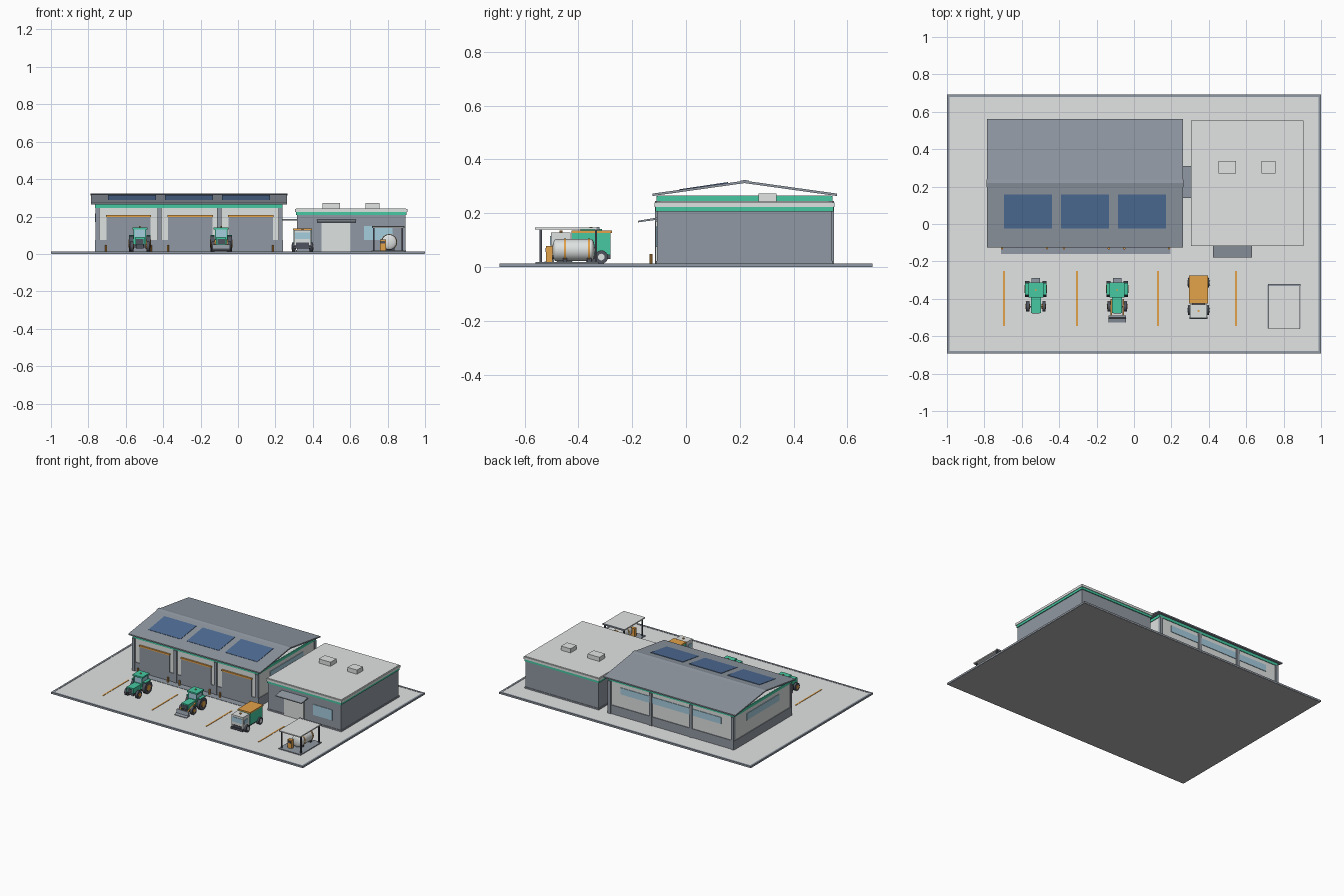
import bpy, bmesh
from mathutils import Vector, Matrix

if "Cube" in bpy.data.objects:
    bpy.data.objects.remove(bpy.data.objects["Cube"], do_unlink=True)


def material(name, r, g, b):
    lin = [((c / 255 + 0.055) / 1.055) ** 2.4 for c in (r, g, b)] + [1]
    m = bpy.data.materials.new(name)
    m.use_nodes = True
    m.diffuse_color = lin
    m.node_tree.nodes["Principled BSDF"].inputs["Base Color"].default_value = lin
    return m


CONCRETE = material("concrete", 226, 227, 227)
BASE = material("base grey", 178, 178, 178)
LIGHT = material("light cladding", 222, 226, 225)
STEEL = material("steel grey", 145, 153, 163)
DARK = material("dark grey", 80, 84, 95)
GREEN = material("green", 70, 200, 162)
ORANGE = material("orange", 228, 162, 74)
GLASS = material("pale glass", 165, 205, 222)
SOLAR = material("solar blue", 80, 111, 152)


def finish(name, bm, mat, smooth=False):
    bmesh.ops.recalc_face_normals(bm, faces=bm.faces)
    me = bpy.data.meshes.new(name)
    bm.to_mesh(me)
    bm.free()
    me.materials.append(mat)
    ob = bpy.data.objects.new(name, me)
    bpy.context.collection.objects.link(ob)
    if smooth:
        bpy.ops.object.select_all(action='DESELECT')
        ob.select_set(True)
        bpy.context.view_layer.objects.active = ob
        bpy.ops.object.shade_smooth_by_angle()
    return ob


def box(name, x, y, z, mat, o=(0, 0)):
    """Box from (low, high) ranges, shifted by o in plan."""
    bm = bmesh.new()
    bmesh.ops.create_cube(bm, size=1)
    for v in bm.verts:
        v.co = Vector((r[0] + (c + 0.5) * (r[1] - r[0]) for c, r in zip(v.co, (x, y, z))))
        v.co += Vector((*o, 0))
    return finish(name, bm, mat)


def cylinder(name, centre, r, length, axis, mat, sides=16):
    bm = bmesh.new()
    bmesh.ops.create_cone(bm, cap_ends=True, segments=sides, radius1=r, radius2=r, depth=length)
    turn = Vector((0, 0, 1)).rotation_difference(Vector(axis)).to_matrix().to_4x4()
    bm.transform(Matrix.Translation(centre) @ turn)
    return finish(name, bm, mat, True)


def extrude_x(name, profile, x0, x1, mat):
    """Closed (y, z) profile swept from x0 to x1."""
    bm = bmesh.new()
    f = bm.faces.new([bm.verts.new((x0, y, z)) for y, z in profile])
    ext = bmesh.ops.extrude_face_region(bm, geom=[f])["geom"]
    bmesh.ops.translate(bm, vec=(x1 - x0, 0, 0), verts=[g for g in ext if isinstance(g, bmesh.types.BMVert)])
    return finish(name, bm, mat)


def wheels(name, o, y, r, width, track, hub):
    for side in (-1, 1):
        x = o[0] + side * track
        cylinder(name + "_tyre", (x, o[1] + y, G + r), r, width, (1, 0, 0), DARK)
        cylinder(name + "_hub", (x, o[1] + y, G + r), r * 0.5, width + 0.006, (1, 0, 0), hub, 12)


G = 0.012  # yard level

# Yard
box("yard_base", (-0.998, 0.998), (-0.691, 0.691), (0, 0.009), BASE)
box("yard_paving", (-0.986, 0.986), (-0.679, 0.679), (0.008, G), CONCRETE)
for s in (-1, 1):
    box("side_curb", sorted((s * 0.986, s)), (-0.693, 0.693), (0.001, G + 0.002), STEEL)
    box("end_curb", (-0.986, 0.986), sorted((s * 0.679, s * 0.693)), (0.001, G + 0.002), STEEL)
for x in (-0.695, -0.305, 0.128, 0.545):
    box("parking_line", (x - 0.005, x + 0.005), (-0.545, -0.25), (G, G + 0.002), ORANGE)

# Barn body
X0, X1, Y0, Y1 = -0.76, 0.235, -0.105, 0.54
box("barn_walls", (X0, X1), (Y0, Y1), (G, 0.266), LIGHT)
box("barn_plinth", (X0 - 0.005, X1 + 0.005), (Y0 - 0.005, Y1 + 0.005), (G, 0.075), STEEL)
box("barn_green_band", (X0 - 0.004, X1 + 0.004), (Y0 - 0.004, Y1 + 0.004), (0.245, 0.265), GREEN)
for x in (X0 + 0.008, -0.42, -0.1, X1 - 0.008):
    for y in (Y0, Y1):
        box("barn_pilaster", (x - 0.011, x + 0.011), (y - 0.01, y + 0.01), (G, 0.245), STEEL)
box("door_apron", (-0.71, 0.195), (-0.16, Y0), (G, 0.014), STEEL)

# Roller doors with headers and bollards
for x in (-0.585, -0.255, 0.068):
    box("roller_door", (x - 0.118, x + 0.118), (Y0 - 0.007, Y0), (G, 0.2), STEEL)
    box("door_header", (x - 0.121, x + 0.121), (Y0 - 0.011, Y0), (0.197, 0.207), ORANGE)
    for s in (-1, 1):
        cylinder("bollard", (x + s * 0.12, -0.13, 0.03), 0.006, 0.036, (0, 0, 1), ORANGE, 10)

# High window strips on the back and both ends
box("back_window", (-0.66, 0.14), (Y1, Y1 + 0.004), (0.17, 0.217), GLASS)
for x, s in ((X0, -1), (X1, 1)):
    box("end_window", sorted((x, x + s * 0.004)), (0.03, 0.4), (0.17, 0.217), GLASS)

# Barn roof, open under the gables
ridge, eave_z, top_z, t = 0.218, 0.273, 0.321, 0.009
roof = [(-0.125, eave_z), (ridge, top_z), (0.562, eave_z)]
extrude_x("barn_roof", roof + [(y, z - t) for y, z in reversed(roof)], -0.785, 0.262, STEEL)
cap = [(ridge - 0.02, top_z - 0.001), (ridge, top_z + 0.003), (ridge + 0.02, top_z - 0.001), (ridge, top_z - 0.008)]
extrude_x("ridge_cap", cap, -0.789, 0.265, STEEL)
panel = [(-0.025, 0.289), (0.157, 0.316), (0.157, 0.311), (-0.025, 0.284)]
for x in (-0.567, -0.262, 0.043):
    extrude_x("solar_panel", panel, x - 0.128, x + 0.128, SOLAR)

# Open covered walkway between the buildings
box("walkway_roof", (X1, 0.32), (0.14, 0.31), (0.178, 0.187), STEEL)

# Office
box("office_walls", (0.315, 0.895), (-0.107, 0.543), (G, 0.21), STEEL)
box("office_plinth", (0.311, 0.899), (-0.111, 0.547), (G, 0.022), STEEL)
box("office_green_band", (0.309, 0.901), (-0.113, 0.549), (0.207, 0.223), GREEN)
box("office_parapet", (0.305, 0.905), (-0.117, 0.553), (0.223, 0.24), LIGHT)
box("office_roof", (0.311, 0.899), (-0.111, 0.547), (0.235, 0.243), CONCRETE)
for a, b in ((0.453, 0.546), (0.682, 0.757)):
    box("roof_unit", (a, b), (0.27, 0.337), (0.24, 0.273), CONCRETE)
box("office_door", (0.447, 0.602), (-0.114, -0.107), (G, 0.17), LIGHT)
box("office_window", (0.673, 0.825), (-0.111, -0.107), (0.075, 0.15), GLASS)
awning = [(-0.178, 0.166), (-0.178, 0.172), (-0.107, 0.184), (-0.107, 0.176)]
extrude_x("door_canopy", awning, 0.422, 0.63, STEEL)


def tractor(o, loader=False):
    wheels("tractor_rear", o, -0.347, 0.043, 0.022, 0.046, ORANGE)
    wheels("tractor_front", o, -0.442, 0.027, 0.017, 0.043, ORANGE)
    box("tractor_chassis", (-0.02, 0.02), (-0.465, -0.31), (0.03, 0.055), DARK, o)
    box("tractor_axle", (-0.04, 0.04), (-0.446, -0.438), (0.034, 0.044), DARK, o)
    box("tractor_bonnet", (-0.027, 0.027), (-0.475, -0.385), (0.05, 0.088), GREEN, o)
    box("tractor_grille", (-0.02, 0.02), (-0.478, -0.475), (0.054, 0.08), DARK, o)
    box("tractor_cab_base", (-0.034, 0.034), (-0.39, -0.315), (0.05, 0.09), GREEN, o)
    box("tractor_cab_glass", (-0.031, 0.031), (-0.385, -0.32), (0.088, 0.132), GLASS, o)
    box("tractor_cab_roof", (-0.04, 0.04), (-0.393, -0.313), (0.131, 0.142), GREEN, o)
    box("tractor_hitch", (-0.022, 0.022), (-0.315, -0.288), (0.035, 0.06), STEEL, o)
    cylinder("tractor_beacon", (o[0], -0.353, 0.145), 0.005, 0.008, (0, 0, 1), ORANGE, 10)
    for s in (-1, 1):
        m = (s * 0.046 - 0.011, s * 0.046 + 0.011)
        box("tractor_mudguard", m, (-0.38, -0.315), (0.097, 0.102), GREEN, o)
        for y in (-0.386, -0.319):
            box("tractor_cab_post", (s * 0.031 - 0.003, s * 0.031 + 0.003), (y - 0.003, y + 0.003),
                (0.088, 0.132), GREEN, o)
        if loader:
            arm = [(-0.4, 0.07), (-0.4, 0.078), (-0.5, 0.045), (-0.5, 0.035)]
            extrude_x("loader_arm", arm, o[0] + s * 0.032 - 0.004, o[0] + s * 0.032 + 0.004, ORANGE)
    if loader:
        bucket = [(-0.49, 0.016), (-0.49, 0.05), (-0.5, 0.05), (-0.506, 0.025), (-0.526, 0.02), (-0.526, 0.016)]
        extrude_x("loader_bucket", bucket, o[0] - 0.047, o[0] + 0.047, STEEL)


tractor((-0.525, 0))
tractor((-0.09, 0), loader=True)

# Truck
T = (0.345, 0)
for end, y in (("front", -0.462), ("rear", -0.315)):
    wheels("truck_" + end, T, y, 0.025, 0.02, 0.047, LIGHT)
box("truck_chassis", (-0.035, 0.035), (-0.5, -0.28), (0.03, 0.045), DARK, T)
box("truck_cargo", (-0.047, 0.047), (-0.425, -0.28), (0.044, 0.128), GREEN, T)
box("truck_cargo_top", (-0.05, 0.05), (-0.425, -0.275), (0.127, 0.136), ORANGE, T)
box("truck_cab", (-0.046, 0.046), (-0.502, -0.43), (0.044, 0.128), LIGHT, T)
box("truck_windscreen", (-0.04, 0.04), (-0.505, -0.502), (0.08, 0.115), GLASS, T)
box("truck_grille", (-0.035, 0.035), (-0.506, -0.502), (0.046, 0.06), DARK, T)
box("truck_bumper", (-0.048, 0.048), (-0.508, -0.495), (0.028, 0.042), DARK, T)
for s in (-1, 1):
    box("truck_side_window", sorted((s * 0.046, s * 0.049)), (-0.49, -0.45), (0.075, 0.103), GLASS, T)
cylinder("truck_beacon", (T[0], -0.465, 0.131), 0.006, 0.01, (0, 0, 1), ORANGE, 10)

# Fuel station
box("fuel_pad", (0.715, 0.89), (-0.56, -0.325), (G, 0.018), STEEL)
box("fuel_canopy", (0.718, 0.888), (-0.562, -0.33), (0.139, 0.147), CONCRETE)
box("fuel_canopy_edge", (0.716, 0.89), (-0.332, -0.322), (0.138, 0.148), STEEL)
for x in (0.727, 0.879):
    for y in (-0.54, -0.335):
        box("canopy_post", (x - 0.004, x + 0.004), (y - 0.004, y + 0.004), (G, 0.14), DARK)
cylinder("fuel_tank", (0.808, -0.418, 0.063), 0.041, 0.13, (0, 1, 0), LIGHT, 24)
for y in (-0.483, -0.353):
    bm = bmesh.new()
    bmesh.ops.create_uvsphere(bm, u_segments=24, v_segments=12, radius=0.041)
    bm.transform(Matrix.Translation((0.808, y, 0.063)) @ Matrix.Diagonal((1, 0.35, 1, 1)))
    finish("tank_end", bm, LIGHT, True)
for y in (-0.45, -0.36):
    cylinder("tank_strap", (0.808, y, 0.063), 0.043, 0.007, (0, 1, 0), ORANGE, 24)
    box("tank_cradle", (0.78, 0.836), (y - 0.008, y + 0.008), (0.016, 0.035), DARK)
box("fuel_pump", (0.758, 0.79), (-0.52, -0.496), (0.016, 0.078), ORANGE)
box("pump_display", (0.763, 0.785), (-0.523, -0.52), (0.055, 0.07), DARK)
